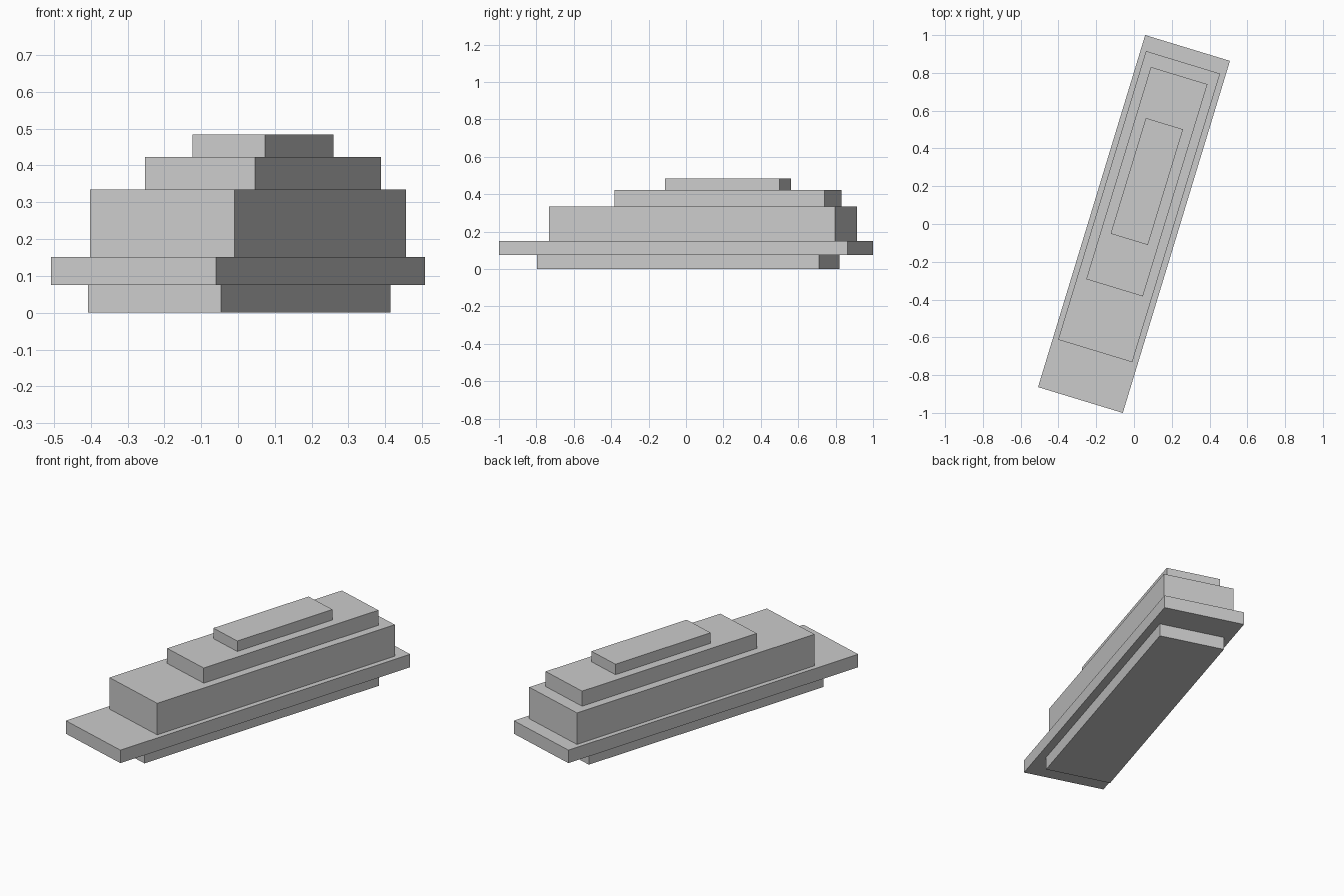
import bpy
from math import radians

if "Cube" in bpy.data.objects:
    bpy.data.objects.remove(bpy.data.objects["Cube"])

ANGLE = radians(-16.93)  # the whole stack is turned about z


def slab(name, center, width, length, z0, z1):
    """Box turned to the stack's heading, spanning z0 to z1."""
    bpy.ops.mesh.primitive_cube_add(
        size=1, location=(center[0], center[1], (z0 + z1) / 2), rotation=(0, 0, ANGLE))
    ob = bpy.context.object
    ob.name = name
    ob.scale = (width, length, z1 - z0)
    bpy.ops.object.transform_apply(location=False, rotation=False, scale=True)


# Stacked tiers from the ground up
slab("foundation", (0.003, 0.012), 0.378, 1.578, 0.0, 0.075)
slab("overhanging_deck", (0.0, 0.0), 0.469, 1.948, 0.075, 0.151)
slab("main_block", (0.027, 0.092), 0.410, 1.597, 0.151, 0.335)
slab("upper_tier", (0.068, 0.224), 0.313, 1.174, 0.335, 0.423)
slab("top_tier", (0.068, 0.225), 0.206, 0.640, 0.423, 0.484)
